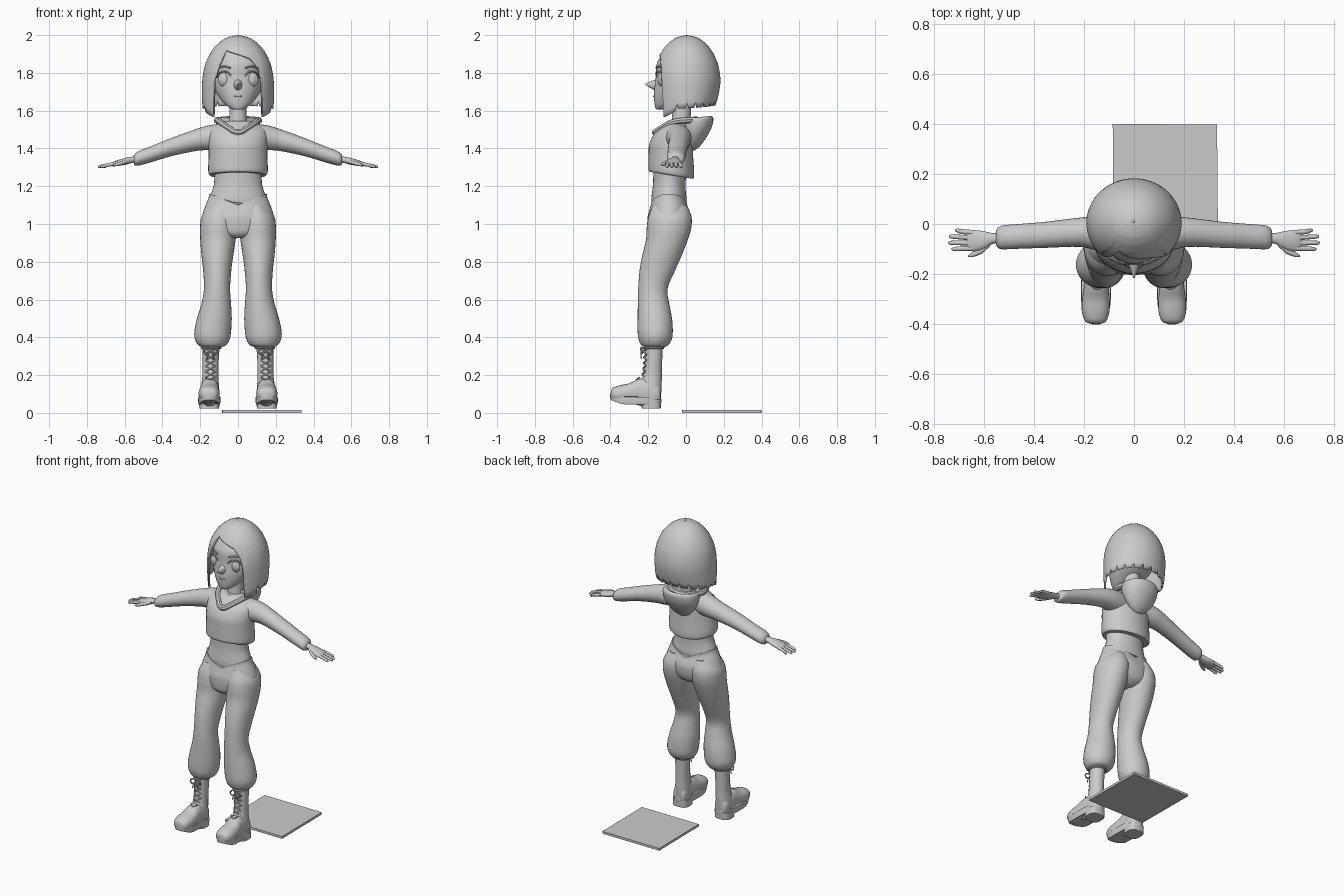
import bpy, math
from mathutils import Vector

grey = bpy.data.materials.new("plain_grey")
grey.diffuse_color = (0.6, 0.6, 0.6, 1)


def finish(ob, mirror=False, angle=40):
    bpy.ops.object.select_all(action='DESELECT')
    ob.select_set(True)
    bpy.context.view_layer.objects.active = ob
    if ob.type == 'CURVE':
        bpy.ops.object.convert(target='MESH')
        ob = bpy.context.object
    ob.data.materials.clear()
    ob.data.materials.append(grey)
    if mirror:
        ob.modifiers.new("mirror", 'MIRROR')
    bpy.ops.object.shade_smooth_by_angle(angle=math.radians(angle))
    return ob


def mesh(name, verts, faces, **kw):
    me = bpy.data.meshes.new(name)
    me.from_pydata(verts, [], faces)
    me.update()
    ob = bpy.data.objects.new(name, me)
    bpy.context.collection.objects.link(ob)
    return finish(ob, **kw)


def loft(name, rings, axis='z', n=28, power=2, sub=4, warp=None, **kw):
    """Skin smoothly interpolated ellipses: (position, centre a, centre b, radius a, radius b)."""
    pts = []
    for i in range(len(rings) - 1):
        p = [rings[max(0, min(len(rings) - 1, i + k))] for k in (-1, 0, 1, 2)]
        for s in range(sub):
            t = s / sub
            pts.append([b + .5 * t * (c - a + t * (2 * a - 5 * b + 4 * c - d + t * (3 * (b - c) + d - a)))
                        for a, b, c, d in zip(*p)])
    pts.append(rings[-1])
    verts = []
    for p, ca, cb, ra, rb in pts:
        for k in range(n):
            t = 2 * math.pi * k / n
            co, si = math.cos(t), math.sin(t)
            a = ca + ra * math.copysign(abs(co) ** (2 / power), co)
            b = cb + rb * math.copysign(abs(si) ** (2 / power), si)
            v = {'z': (a, b, p), 'x': (p, a, b), 'y': (a, p, b)}[axis]
            verts.append(warp(*v) if warp else v)
    m = len(pts)
    flip = axis == 'y'
    faces = []
    for i in range(m - 1):
        for k in range(n):
            f = (i * n + k, i * n + (k + 1) % n, (i + 1) * n + (k + 1) % n, (i + 1) * n + k)
            faces.append(f[::-1] if flip else f)
    bottom, top = tuple(range(n))[::-1], tuple(range((m - 1) * n, m * n))
    faces += [bottom[::-1], top[::-1]] if flip else [bottom, top]
    return mesh(name, verts, faces, **kw)


def tube(name, points, r, smooth=True, cyclic=False, **kw):
    cu = bpy.data.curves.new(name, 'CURVE')
    cu.dimensions = '3D'
    cu.bevel_depth, cu.bevel_resolution, cu.resolution_u = r, 2, 6
    cu.use_fill_caps = True
    sp = cu.splines.new('BEZIER')
    sp.bezier_points.add(len(points) - 1)
    sp.use_cyclic_u = cyclic
    for bp, p in zip(sp.bezier_points, points):
        bp.co = p
        bp.handle_left_type = bp.handle_right_type = 'AUTO' if smooth else 'VECTOR'
    ob = bpy.data.objects.new(name, cu)
    bpy.context.collection.objects.link(ob)
    return finish(ob, **kw)


def ball(name, loc, scale, **kw):
    x, y, z = loc
    a, b, c = scale
    rings = [(z - c * math.cos(math.pi * i / 10), x, y, a * math.sin(math.pi * i / 10) + 1e-4,
              b * math.sin(math.pi * i / 10) + 1e-4) for i in range(11)]
    return loft(name, rings, n=20, sub=1, **kw)


def lerp(knots, x):
    for (x0, y0), (x1, y1) in zip(knots, knots[1:]):
        if x <= x1:
            return y0 + (y1 - y0) * max(0, (x - x0) / (x1 - x0))
    return knots[-1][1]


# thin ground plate beside the figure
loft("ground_plate", [(0, .125, .19, .292, .297), (.015, .125, .19, .292, .297)], n=4, sub=1,
     warp=lambda x, y, z: (.125 + ((x - .125) - (y - .19)) * .707, .19 + ((x - .125) + (y - .19)) * .707, z))

# head, nose and neck
loft("head", [(1.605, 0, -.135, .022, .02), (1.615, 0, -.12, .045, .042), (1.64, 0, -.095, .075, .072),
              (1.68, 0, -.055, .106, .115), (1.72, 0, -.03, .125, .138), (1.78, 0, -.015, .135, .145),
              (1.84, 0, -.01, .138, .147), (1.88, 0, -.003, .13, .135), (1.92, 0, 0, .1, .11),
              (1.955, 0, 0, .05, .06)], n=40)
loft("nose", [(-.215, 0, 1.74, .003, .003), (-.195, 0, 1.738, .01, .014), (-.16, 0, 1.735, .024, .03),
              (-.13, 0, 1.735, .035, .04)], axis='y', n=16)
loft("neck", [(1.48, 0, -.035, .065, .06), (1.54, 0, -.026, .048, .05), (1.67, 0, -.02, .045, .05)])

# eyes, lids, brows and mouth
ball("eye", (.073, -.132, 1.765), (.034, .014, .038), mirror=True)
ball("iris", (.073, -.14, 1.765), (.022, .01, .028), mirror=True)
tube("upper_eyelid", [(.036, -.157, 1.785), (.06, -.155, 1.806), (.09, -.136, 1.804), (.112, -.108, 1.778)],
     .005, mirror=True)
tube("eyebrow", [(.04, -.158, 1.826), (.075, -.142, 1.834), (.108, -.112, 1.822)], .005, mirror=True)
tube("mouth", [(-.022, -.167, 1.678), (0, -.173, 1.675), (.022, -.167, 1.678)], .003)

# bobbed hair: a shell whose hem follows fringe, side locks and ragged back
hem = [(-180, 1.63), (-110, 1.615), (-75, 1.61), (-58, 1.58), (-44, 1.565), (-42, 1.76), (-36, 1.82),
       (-27, 1.92), (0, 1.9), (25, 1.875), (36, 1.83), (42, 1.76), (44, 1.565), (58, 1.58), (75, 1.61),
       (110, 1.615), (180, 1.63)]
width = [(1.56, .97), (1.65, 1), (1.75, 1), (1.8, .97), (1.85, .91), (1.9, .79), (1.935, .66), (1.965, .5),
         (1.985, .34), (1.995, .17), (2, .01)]
N, M = 120, 20
verts, faces = [], []
for i in range(N):
    deg = -180 + 360 * i / N
    a = math.radians(deg)
    low = lerp(hem, deg)
    if abs(deg) > 62 and i % 6 == 0:
        low += .03
    for j in range(M + 1):
        z = 2 - (2 - low) * (j / M) ** 1.6
        r = lerp(width, z)
        x, y = .19 * r * math.sin(a), -.18 * r * math.cos(a)
        if y > 0:
            y *= 1 - .17 * (max(0, 1.8 - z) / .18) ** 2
        verts.append((x, y + .005, z))
for i in range(N):
    k = (i + 1) % N
    for j in range(M):
        faces.append((i * (M + 1) + j, i * (M + 1) + j + 1, k * (M + 1) + j + 1, k * (M + 1) + j))
hair = mesh("hair", verts, faces, angle=50)
shell = hair.modifiers.new("thickness", 'SOLIDIFY')
shell.thickness, shell.offset = .01, -1

# cropped sweater, dropping lower at the back
loft("sweater", [(1.258, 0, -.078, .148, .116), (1.27, 0, -.078, .156, .121), (1.3, 0, -.078, .158, .121),
                 (1.36, 0, -.08, .155, .118), (1.42, 0, -.08, .156, .115), (1.47, 0, -.072, .156, .102),
                 (1.5, 0, -.06, .148, .087), (1.525, 0, -.05, .12, .07), (1.545, 0, -.04, .08, .058)], n=40,
     warp=lambda x, y, z: (x, y, z - .16 * (y + .08) * max(0, (1.45 - z) / .19)))
loft("sleeve", [(.07, -.05, 1.462, .07, .07), (.15, -.038, 1.457, .067, .066), (.22, -.033, 1.445, .058, .058),
                (.35, -.043, 1.408, .052, .048), (.47, -.05, 1.366, .049, .042), (.52, -.053, 1.35, .048, .039),
                (.54, -.055, 1.343, .042, .034), (.55, -.055, 1.341, .03, .024)], axis='x', mirror=True)

# lowered hood and its collar band
loft("hood", [(1.39, 0, .035, .02, .012), (1.41, 0, .04, .055, .035), (1.45, 0, .045, .09, .062),
              (1.5, 0, .05, .113, .085), (1.545, 0, .05, .117, .095), (1.562, 0, .045, .108, .09),
              (1.558, 0, .04, .09, .075), (1.53, 0, .02, .07, .06)], n=32, angle=60,
     warp=lambda x, y, z: (x, y, z + .1 * max(0, y - .04)))
tube("hood_collar", [(0, -.163, 1.485), (.05, -.13, 1.508), (.095, -.065, 1.54), (.105, .02, 1.55),
                     (0, .075, 1.55), (-.105, .02, 1.55), (-.095, -.065, 1.54), (-.05, -.13, 1.508)],
     .017, cyclic=True)

# hands
loft("palm", [(.535, -.057, 1.343, .02, .016), (.565, -.058, 1.339, .022, .017), (.595, -.064, 1.332, .034, .018),
              (.63, -.067, 1.324, .042, .016), (.66, -.066, 1.317, .04, .012), (.668, -.066, 1.315, .034, .008)],
     axis='x', mirror=True, n=20)
for i, (y0, y1, tip) in enumerate([(-.034, -.026, .715), (-.055, -.05, .738), (-.076, -.075, .742),
                                   (-.097, -.1, .728)]):
    loft("finger_%d" % (i + 1), [(.645, y0, 1.321, .0105, .011), (.69, (y0 + y1) / 2, 1.312, .0095, .0095),
                                 (tip - .01, y1, 1.304, .008, .008), (tip, y1, 1.302, .003, .003)],
         axis='x', n=10, mirror=True)
loft("thumb", [(.575, -.075, 1.333, .014, .012), (.61, -.105, 1.324, .014, .011), (.645, -.122, 1.315, .01, .009),
               (.662, -.128, 1.311, .003, .003)], axis='x', n=12, mirror=True)

# bare waist
loft("waist", [(1.05, 0, -.09, .165, .09), (1.13, 0, -.09, .15, .093), (1.17, 0, -.09, .139, .089),
               (1.22, 0, -.088, .126, .086), (1.3, 0, -.085, .128, .088)], n=36)

# trousers: hips with a V-shaped waistband, then gathered legs
loft("trouser_hips", [(.925, 0, -.1, .06, .07), (.95, 0, -.095, .13, .1), (.99, 0, -.09, .185, .112),
                      (1.04, 0, -.088, .19, .115), (1.09, 0, -.088, .175, .108), (1.135, 0, -.09, .157, .099),
                      (1.16, 0, -.09, .152, .096)], n=40,
     warp=lambda x, y, z: (x, y, z - .06 * max(0, 1 - abs(x) / .15) * max(0, (z - 1.04) / .12)))
loft("trouser_leg", [(1.1, .09, -.085, .06, .09), (1.04, .098, -.085, .094, .114), (.98, .103, -.09, .098, .118),
                     (.92, .106, -.1, .094, .111), (.84, .109, -.125, .085, .105), (.76, .11, -.15, .075, .095),
                     (.66, .111, -.175, .069, .078), (.58, .115, -.172, .078, .083), (.5, .125, -.165, .092, .091),
                     (.43, .134, -.163, .097, .093), (.39, .136, -.163, .092, .088), (.36, .137, -.165, .075, .073),
                     (.35, .139, -.167, .055, .055)][::-1], n=32, mirror=True)

# laced boots
loft("boot_shaft", [(.08, .15, -.185, .048, .052), (.14, .148, -.185, .047, .056), (.2, .146, -.178, .042, .05),
                    (.28, .145, -.172, .043, .046), (.38, .142, -.17, .047, .048)], n=24, mirror=True)
loft("boot_foot", [(-.398, .153, .1, .02, .012), (-.388, .153, .1, .042, .032), (-.35, .153, .1, .055, .046),
                   (-.3, .152, .105, .055, .052), (-.25, .151, .11, .05, .07), (-.2, .15, .105, .048, .075),
                   (-.15, .15, .1, .044, .06), (-.135, .15, .095, .03, .04)], axis='y', n=24, power=2.3, mirror=True)
loft("boot_sole", [(.045, .152, -.266, .056, .132), (.06, .152, -.266, .06, .136), (.085, .152, -.266, .058, .134)],
     power=2.6, sub=1, n=36, mirror=True,
     warp=lambda x, y, z: (x, y, z + .6 * max(0, -.33 - y) ** 1.2))
loft("boot_heel", [(.022, .152, -.184, .052, .05), (.07, .152, -.184, .055, .052)], power=3, sub=1, mirror=True)
tube("boot_top_rim", [(.142 + .048 * math.cos(t * math.pi / 4), -.17 + .049 * math.sin(t * math.pi / 4), .345)
                      for t in range(8)], .007, cyclic=True, mirror=True)
for i in range(6):
    z = .16 + .03 * i
    y = -.232 + .012 * min(i, 3) / 3 - (.025 if i == 0 else 0)
    for s in (-1, 1):
        tube("boot_lace", [(.146 - s * .026, y + .012, z), (.146, y - .004, z + .014),
                           (.146 + s * .026, y + .012, z + .028)], .0035, mirror=True)
for s in (-1, 1):
    tube("lace_bow", [(.145, -.225, .335), (.145 + s * .02, -.238, .345), (.145 + s * .034, -.235, .318),
                      (.145 + s * .018, -.235, .315)], .0045, cyclic=True, mirror=True)
    tube("lace_end", [(.145, -.225, .333), (.145 + s * .012, -.238, .31), (.145 + s * .02, -.235, .285)],
         .0035, mirror=True)
